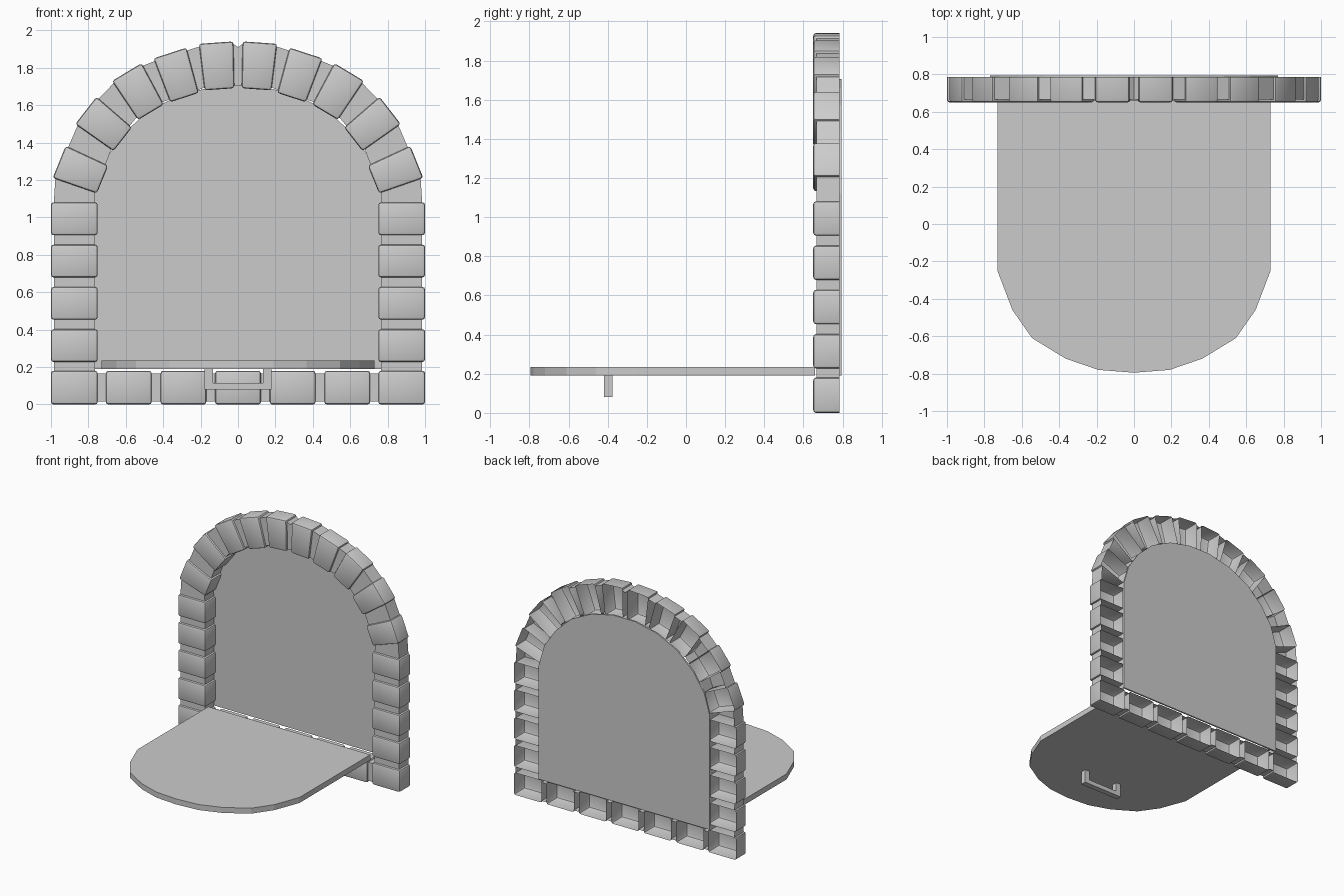
import bpy, bmesh, math
from mathutils import Vector

cube = bpy.data.objects.get("Cube")
if cube:
    bpy.data.objects.remove(cube)

FRONT, BACK = 0.65, 0.785

stone_grey = bpy.data.materials.new("stone_grey")
stone_grey.use_nodes = True
colour = (0.6, 0.6, 0.6, 1)
stone_grey.diffuse_color = colour
stone_grey.node_tree.nodes["Principled BSDF"].inputs["Base Color"].default_value = colour


def finish(name, bm, mirror=False, smooth=False):
    bmesh.ops.recalc_face_normals(bm, faces=bm.faces)
    mesh = bpy.data.meshes.new(name)
    bm.to_mesh(mesh)
    bm.free()
    mesh.materials.append(stone_grey)
    obj = bpy.data.objects.new(name, mesh)
    bpy.context.collection.objects.link(obj)
    if mirror:
        obj.modifiers.new("mirror", "MIRROR")
    if smooth:
        bpy.ops.object.select_all(action="DESELECT")
        obj.select_set(True)
        bpy.context.view_layer.objects.active = obj
        bpy.ops.object.shade_smooth_by_angle(angle=math.radians(35))
    return obj


def prism(name, outline, offset):
    """Closed outline of 3D points pushed along an offset."""
    bm = bmesh.new()
    face = bm.faces.new([bm.verts.new(p) for p in outline])
    top = bmesh.ops.extrude_face_region(bm, geom=[face], use_keep_orig=True)["geom"]
    moved = [v for v in top if isinstance(v, bmesh.types.BMVert)]
    bmesh.ops.translate(bm, verts=moved, vec=offset)
    return finish(name, bm)


def edges_of(stone):
    """Inner and outer corners at the start and end of a tapered stone."""
    x, z, angle, inner, outer, depth = stone
    a = math.radians(angle)
    mid = Vector((x, z))
    along = Vector((math.cos(a), math.sin(a)))
    out = Vector((math.sin(a), -math.cos(a))) * depth / 2
    return [(mid - out + s * along * inner / 2, mid + out + s * along * outer / 2)
            for s in (-1, 1)]


def make_stone(name, stone, mirror=True):
    # hollow block, open at the back, with softened front edges
    (a, b), (d, c) = edges_of(stone)
    bm = bmesh.new()
    rear = [bm.verts.new((p.x, BACK, p.y)) for p in (a, b, c, d)]
    fore = [bm.verts.new((p.x, FRONT, p.y)) for p in (a, b, c, d)]
    bm.faces.new(fore)
    for i in range(4):
        j = (i + 1) % 4
        bm.faces.new((rear[i], rear[j], fore[j], fore[i]))
    soft = [e for e in bm.edges if not e.is_boundary]
    bmesh.ops.bevel(bm, geom=soft, offset=0.014, segments=2, profile=0.5, affect="EDGES")
    finish(name, bm, mirror, True)


def make_mortar(name, start, end):
    # recessed channel that bridges two neighbouring stones
    bm = bmesh.new()
    rows = []
    for inner, outer in (start, end):
        inset = (outer - inner).normalized() * 0.015
        p, q = inner + inset, outer - inset
        rows.append([bm.verts.new(v) for v in ((p.x, BACK, p.y), (p.x, FRONT + 0.016, p.y),
                                               (q.x, FRONT + 0.016, q.y), (q.x, BACK, q.y))])
    for i in range(3):
        bm.faces.new((rows[0][i], rows[0][i + 1], rows[1][i + 1], rows[1][i]))
    finish(name, bm, True)


# Stones: x, z, direction of travel, inner length, outer length, depth
base = [(x, 0.09, 0, 0.245, 0.245, 0.18) for x in (0, 0.292, 0.584)]
base.append((0.875, 0.09, 0, 0.25, 0.25, 0.18))
corner = (0.875, 0.09, 90, 0.18, 0.18, 0.25)
columns = [(0.875, 0.315 + 0.226 * i, 90, 0.175, 0.175, 0.25) for i in range(4)]
arch = [(x, z, 90 + tilt, 0.16, 0.185, 0.25) for x, z, tilt in (
    (0.84, 1.25, 22), (0.715, 1.495, 38), (0.53, 1.67, 59), (0.325, 1.76, 72), (0.108, 1.81, 86))]

make_stone("base_middle_stone", base[0], False)
for label, stones in (("base_stone", base[1:]), ("column_stone", columns), ("arch_stone", arch)):
    for i, stone in enumerate(stones):
        make_stone(f"{label}_{i + 1}", stone)

# Mortar along the base, then up the column and over the arch
for label, run in (("base_mortar", base), ("side_mortar", [corner] + columns + arch)):
    for i, (lower, upper) in enumerate(zip(run, run[1:])):
        make_mortar(f"{label}_{i + 1}", edges_of(lower)[1], edges_of(upper)[0])
make_mortar("crown_mortar", edges_of(arch[-1])[1], (Vector((0, 1.69)), Vector((0, 1.925))))


def mirrored(half):
    return half + [(-x, v) for x, v in reversed(half) if x > 0]


# Back panel closing the opening
panel = mirrored([(0.77, 0.19), (0.77, 1.12), (0.72, 1.29), (0.62, 1.44),
                  (0.48, 1.57), (0.3, 1.66), (0.1, 1.705)])
prism("back_panel", [(x, 0.782, z) for x, z in panel], (0, 0.013, 0))

# Round-fronted shelf
shelf = mirrored([(0.73, 0.66), (0.73, -0.25), (0.65, -0.46), (0.545, -0.61),
                  (0.365, -0.72), (0.19, -0.78), (0, -0.795)])
prism("shelf", [(x, y, 0.19) for x, y in shelf], (0, 0, 0.045))

# Pull handle under the shelf
handle = mirrored([(0.135, 0.195), (0.18, 0.195), (0.18, 0.08)])
handle = [(0.135, 0.115)] + handle + [(-0.135, 0.115)]
prism("shelf_handle", [(x, -0.42, z) for x, z in handle], (0, 0.045, 0))
